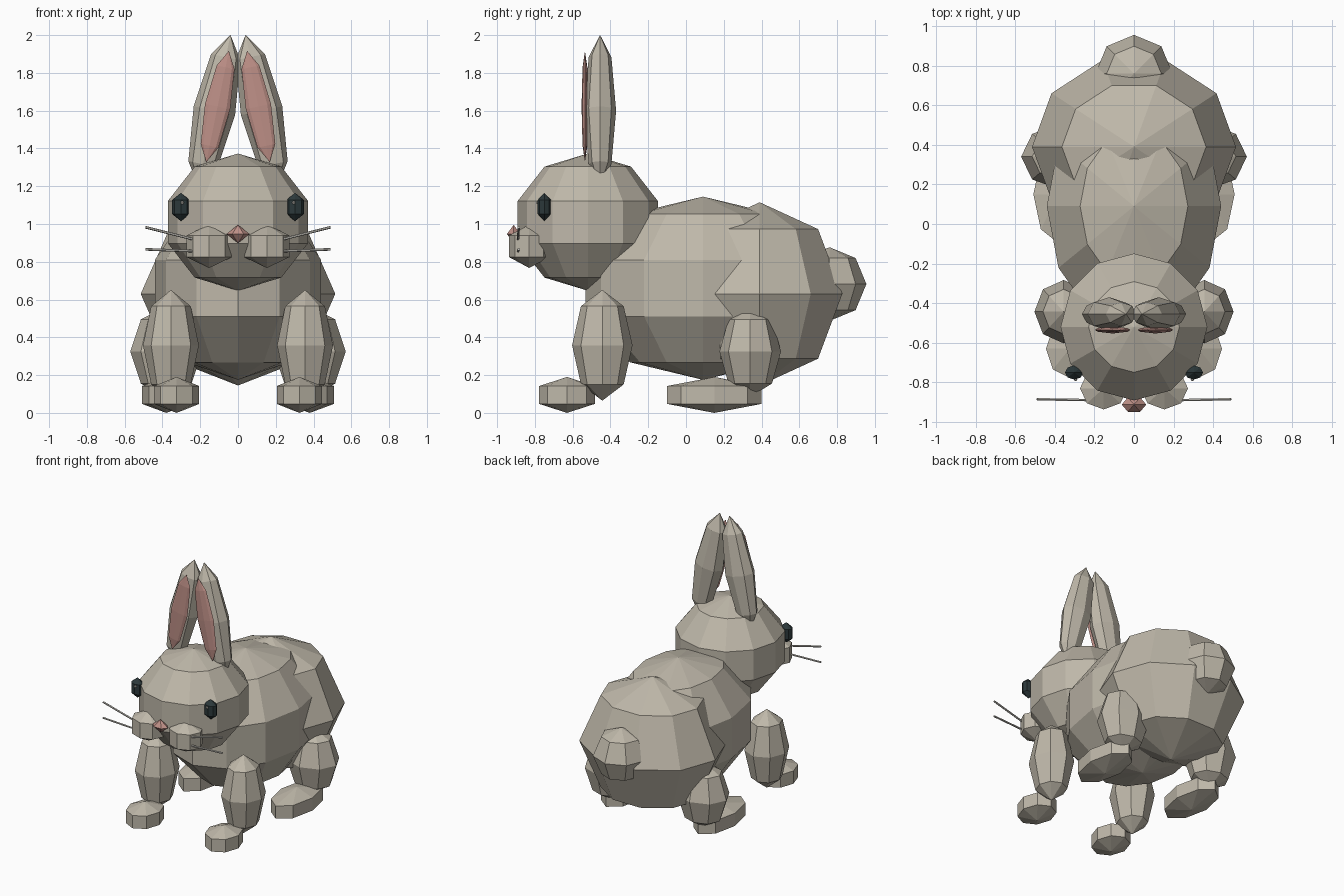
import bpy, bmesh, math
from mathutils import Matrix, Vector

if "Cube" in bpy.data.objects:
    bpy.data.objects.remove(bpy.data.objects["Cube"])


def material(name, rgb):
    m = bpy.data.materials.new(name)
    m.diffuse_color = (*rgb, 1)
    m.use_nodes = True
    m.node_tree.nodes["Principled BSDF"].inputs["Base Color"].default_value = m.diffuse_color
    return m


FUR = material("warm grey fur", (0.52, 0.48, 0.40))
PINK = material("dusty pink", (0.52, 0.28, 0.245))
DARK = material("dark eye", (0.025, 0.04, 0.043))
PALE = material("pale grey", (0.60, 0.58, 0.53))


def finish(bm, name, mat):
    bmesh.ops.recalc_face_normals(bm, faces=bm.faces)
    mesh = bpy.data.meshes.new(name)
    bm.to_mesh(mesh)
    bm.free()
    mesh.materials.append(mat)
    ob = bpy.data.objects.new(name, mesh)
    bpy.context.collection.objects.link(ob)
    return ob


def ball(name, centre, radii, segs, rings, mat=FUR, tilt=0.0):
    """Faceted ellipsoid with its first column on +x, tilted in the xz plane."""
    bm = bmesh.new()
    top = bm.verts.new((0, 0, 1))
    bottom = bm.verts.new((0, 0, -1))
    loops = []
    for r in range(1, rings):
        p = math.pi * r / rings
        loops.append([bm.verts.new((math.sin(p) * math.cos(2 * math.pi * s / segs),
                                    math.sin(p) * math.sin(2 * math.pi * s / segs),
                                    math.cos(p))) for s in range(segs)])
    for s in range(segs):
        t = (s + 1) % segs
        bm.faces.new((top, loops[0][s], loops[0][t]))
        bm.faces.new((bottom, loops[-1][t], loops[-1][s]))
        for a, b in zip(loops, loops[1:]):
            bm.faces.new((a[s], b[s], b[t], a[t]))
    bm.transform(Matrix.Translation(centre) @ Matrix.Rotation(math.radians(tilt), 4, 'Y')
                 @ Matrix.Diagonal((*radii, 1)))
    return finish(bm, name, mat)


def pair(name, centre, radii, segs, rings, mat=FUR, tilt=0.0):
    """The same part on the left and the right."""
    x, y, z = centre
    for side, word in ((-1, "left"), (1, "right")):
        ball(f"{word}_{name}", (side * x, y, z), radii, segs, rings, mat, -side * tilt)


def rod(name, a, b, radius, mat):
    a, b = Vector(a), Vector(b)
    d = b - a
    bm = bmesh.new()
    bmesh.ops.create_cone(bm, cap_ends=True, segments=6, radius1=radius,
                          radius2=radius, depth=d.length)
    bm.transform(Matrix.Translation((a + b) / 2)
                 @ d.to_track_quat('Z', 'Y').to_matrix().to_4x4())
    finish(bm, name, mat)


# Torso, rump, tail and head
ball("body", (0, 0.09, 0.66), (0.463, 0.655, 0.485), 12, 5)
ball("rump", (0, 0.39, 0.63), (0.515, 0.46, 0.485), 10, 4)
ball("tail", (0, 0.76, 0.682), (0.195, 0.195, 0.195), 8, 4)
ball("head", (0, -0.52, 1.01), (0.39, 0.39, 0.363), 12, 5)

# Legs and feet
pair("front_leg", (0.355, -0.443, 0.358), (0.148, 0.16, 0.293), 8, 4)
pair("hind_leg", (0.38, 0.34, 0.325), (0.19, 0.163, 0.24), 8, 4)
pair("front_foot", (0.325, -0.63, 0.095), (0.138, 0.17, 0.095), 8, 3)
pair("hind_foot", (0.38, 0.15, 0.095), (0.148, 0.288, 0.095), 8, 3)

# Ears with pink linings
pair("ear", (0.125, -0.455, 1.60), (0.112, 0.085, 0.41), 8, 4, tilt=12)
pair("ear_lining", (0.108, -0.535, 1.622), (0.068, 0.018, 0.3), 8, 4, PINK, tilt=11.5)

# Face
pair("cheek", (0.153, -0.83, 0.882), (0.138, 0.123, 0.115), 8, 3)
pair("eye", (0.302, -0.75, 1.09), (0.054, 0.041, 0.075), 8, 3, DARK)
pair("eye_glint", (0.295, -0.785, 1.113), (0.009, 0.009, 0.009), 6, 4, PALE)
ball("nose", (0, -0.912, 0.947), (0.062, 0.042, 0.048), 6, 2, PINK)

# Whiskers, two on each side
for side, word in ((-1, "left"), (1, "right")):
    rod(f"{word}_upper_whisker", (side * 0.2, -0.89, 0.91),
        (side * 0.49, -0.885, 0.983), 0.007, PALE)
    rod(f"{word}_lower_whisker", (side * 0.2, -0.89, 0.855),
        (side * 0.49, -0.885, 0.866), 0.007, PALE)
